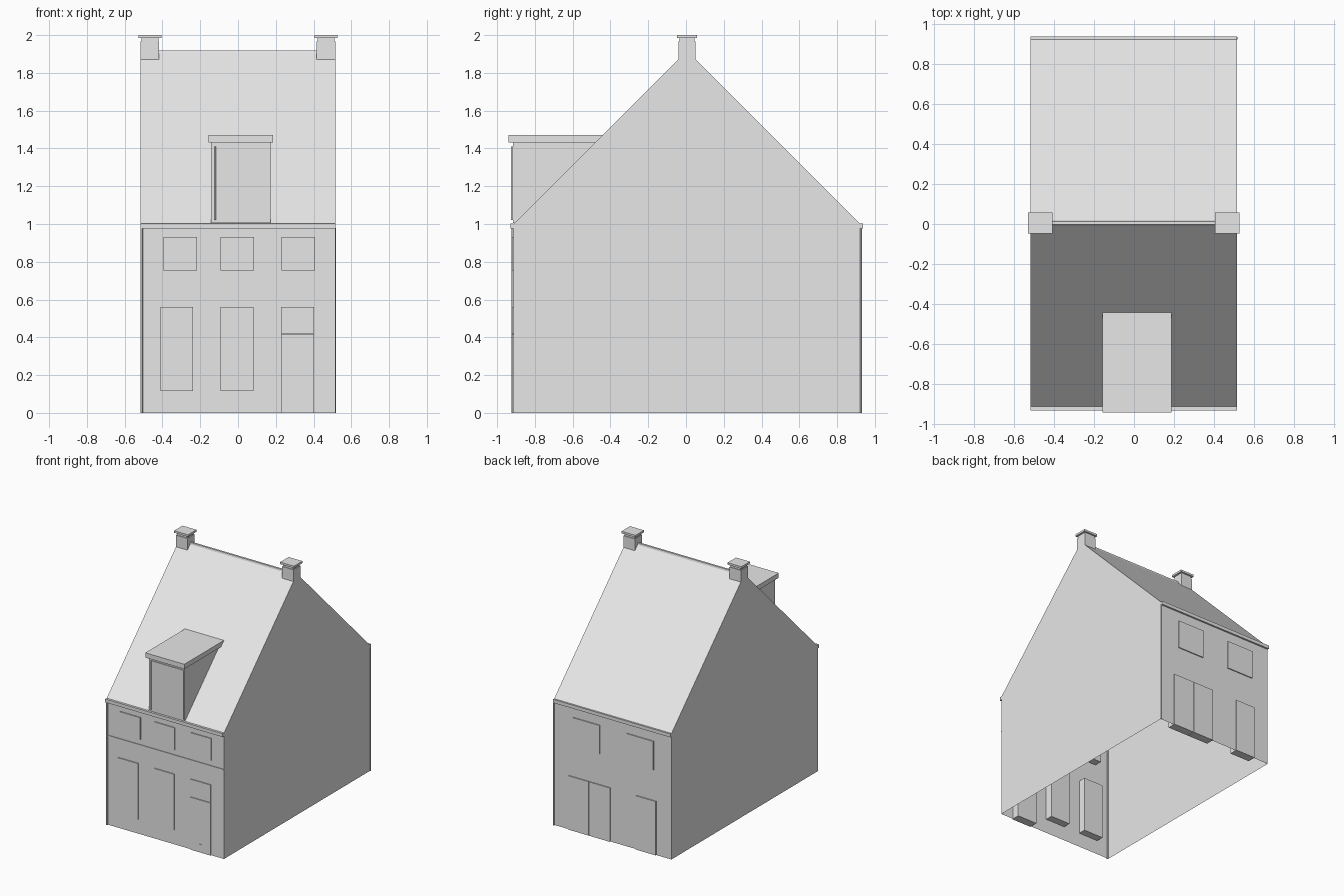
import bpy, bmesh

if "Cube" in bpy.data.objects:
    bpy.data.objects.remove(bpy.data.objects["Cube"], do_unlink=True)

grey = bpy.data.materials.new("plain_grey")
grey.use_nodes = True
grey.diffuse_color = (0.8, 0.8, 0.8, 1)
grey.node_tree.nodes["Principled BSDF"].inputs["Base Color"].default_value = (0.8, 0.8, 0.8, 1)

LEFT, RIGHT = -0.517, 0.515      # gable planes
FRONT, BACK = -0.912, 0.922      # facade planes
MID = (FRONT + BACK) / 2
EAVE, RIDGE = 1.0, 1.917


def finish(name, bm):
    bmesh.ops.recalc_face_normals(bm, faces=bm.faces)
    mesh = bpy.data.meshes.new(name)
    bm.to_mesh(mesh)
    bm.free()
    mesh.materials.append(grey)
    obj = bpy.data.objects.new(name, mesh)
    bpy.context.collection.objects.link(obj)
    return obj


def prism(name, profile, x0, x1, open_bottom=False):
    """Extrude a (y, z) profile along x."""
    bm = bmesh.new()
    face = bm.faces.new([bm.verts.new((x0, y, z)) for y, z in profile])
    new = bmesh.ops.extrude_face_region(bm, geom=[face], use_keep_orig=True)["geom"]
    verts = [v for v in new if isinstance(v, bmesh.types.BMVert)]
    bmesh.ops.translate(bm, verts=verts, vec=(x1 - x0, 0, 0))
    bmesh.ops.recalc_face_normals(bm, faces=bm.faces)
    if open_bottom:
        floor = [f for f in bm.faces if all(v.co.z < 0.001 for v in f.verts)]
        bmesh.ops.delete(bm, geom=floor, context='FACES_ONLY')
    return finish(name, bm)


def box(name, x0, x1, y0, y1, z0, z1):
    return prism(name, [(y0, z0), (y1, z0), (y1, z1), (y0, z1)], x0, x1)


def pipe(name, x, y, z0, z1, r):
    bm = bmesh.new()
    bmesh.ops.create_cone(bm, cap_ends=True, segments=12, radius1=r, radius2=r, depth=z1 - z0)
    bmesh.ops.translate(bm, verts=bm.verts, vec=(x, y, (z0 + z1) / 2))
    obj = finish(name, bm)
    bpy.context.view_layer.objects.active = obj
    obj.select_set(True)
    bpy.ops.object.shade_smooth_by_angle()
    obj.select_set(False)


# House shell, open underneath
prism("house_shell", [(FRONT, 0), (BACK, 0), (BACK, EAVE), (MID, RIDGE), (FRONT, EAVE)],
      LEFT, RIGHT, open_bottom=True)

# Ridge cap
prism("ridge_cap", [(MID - 0.012, RIDGE - 0.014), (MID - 0.008, RIDGE + 0.002),
                    (MID + 0.008, RIDGE + 0.002), (MID + 0.012, RIDGE - 0.014)],
      LEFT + 0.1, RIGHT - 0.1)

# Gutters and downpipes
box("front_gutter", LEFT, RIGHT, FRONT - 0.018, FRONT, 0.976, 1.003)
box("back_gutter", LEFT, RIGHT, BACK, BACK + 0.014, 0.976, 1.003)
pipe("front_downpipe", LEFT + 0.007, FRONT - 0.005, 0, 0.98, 0.006)
pipe("back_downpipe", RIGHT - 0.002, BACK + 0.005, 0, 0.98, 0.006)

# Facade moulding
box("front_moulding", LEFT, RIGHT, FRONT - 0.005, FRONT, 0.705, 0.713)

# Front windows and door, set through the wall
PROUD, INSET = 0.008, 0.06


def front_panel(name, x0, x1, z0, z1):
    box(name, x0, x1, FRONT - PROUD, FRONT + INSET, z0, z1)


def back_panel(name, x0, x1, z0, z1):
    box(name, x0, x1, BACK - INSET, BACK + PROUD, z0, z1)


for i, x in enumerate((-0.305, -0.003, 0.318)):
    front_panel(f"front_upper_window_{i + 1}", x - 0.089, x + 0.089, 0.755, 0.93)
for i, x in enumerate((-0.324, -0.005)):
    front_panel(f"front_lower_window_{i + 1}", x - 0.087, x + 0.087, 0.115, 0.56)
front_panel("front_door", 0.228, 0.403, 0, 0.417)
front_panel("front_door_light", 0.228, 0.403, 0.421, 0.56)
box("door_fitting", 0.305, 0.325, FRONT - 0.012, FRONT, 0.06, 0.066)

# Back windows and doors
for i, x in enumerate((0.227, -0.245)):
    back_panel(f"back_window_{i + 1}", x - 0.117, x + 0.117, 0.672, 0.9)
back_panel("garden_door_left", 0.205, 0.388, 0, 0.428)
back_panel("garden_door_right", 0.018, 0.201, 0, 0.428)
back_panel("back_door", -0.384, -0.209, 0, 0.428)

# Dormer, cut to the roof slope
prism("dormer_body", [(-0.916, 1.005), (-0.916, 1.432), (-0.48, 1.432), (-0.907, 1.005)],
      -0.142, 0.171)
prism("dormer_roof", [(-0.94, 1.432), (-0.94, 1.47), (-0.442, 1.47), (-0.48, 1.432)],
      -0.157, 0.186)
box("dormer_window", -0.116, 0.168, -0.922, -0.91, 1.02, 1.41)
pipe("dormer_downpipe", -0.12, -0.922, 1.02, 1.41, 0.004)

# Chimneys at both gables
for name, x0, x1 in (("left_chimney", RIGHT - 0.1, RIGHT), ("right_chimney", LEFT, LEFT + 0.1)):
    y0, y1 = MID - 0.045, MID + 0.045
    box(name, x0, x1, y0, y1, 1.872, 1.965)
    box(name + "_neck", x0 + 0.005, x1 - 0.005, y0 + 0.005, y1 - 0.005, 1.965, 1.985)
    box(name + "_cap", x0 - 0.011, x1 + 0.011, y0 - 0.008, y1 + 0.008, 1.984, 2.0)
